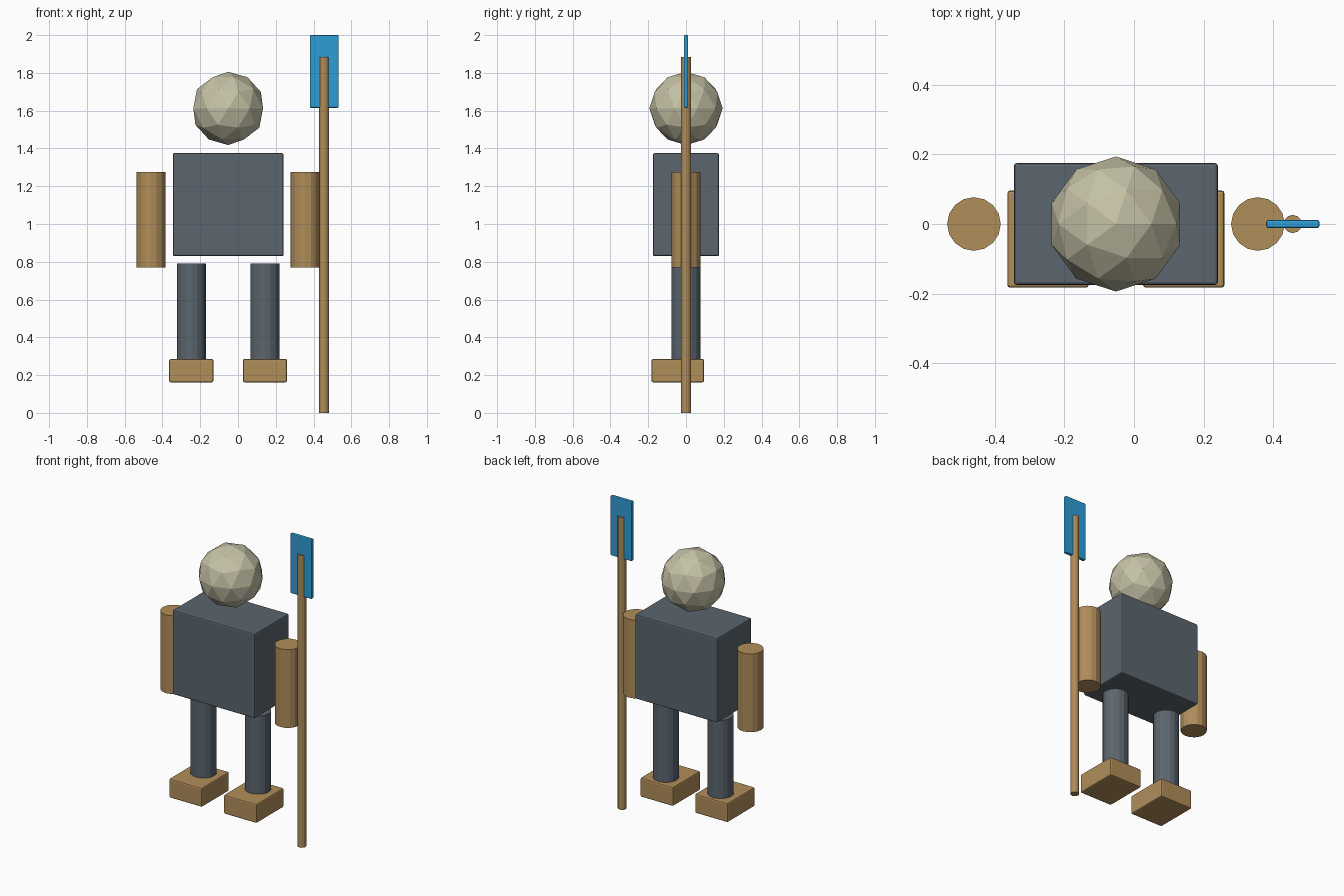
import bpy

if "Cube" in bpy.data.objects:
    bpy.data.objects.remove(bpy.data.objects["Cube"])


def material(name, rgb):
    m = bpy.data.materials.new(name)
    m.diffuse_color = (*[(c / 255 / 12.92) if c < 10 else ((c / 255 + 0.055) / 1.055) ** 2.4 for c in rgb], 1)
    m.use_nodes = True
    m.node_tree.nodes["Principled BSDF"].inputs["Base Color"].default_value = m.diffuse_color
    return m


TAN = material("tan", (176, 141, 90))
SLATE = material("slate grey", (91, 102, 110))
BLUE = material("blue", (46, 157, 213))
BONE = material("bone", (197, 193, 166))


def finish(name, mat, bevel=0.0):
    ob = bpy.context.object
    ob.name = name
    ob.data.materials.append(mat)
    if bevel:
        mod = ob.modifiers.new("soft_edges", 'BEVEL')
        mod.width = bevel
        mod.segments = 2
    return ob


def box(name, lo, hi, mat, bevel):
    bpy.ops.mesh.primitive_cube_add(size=1, location=[(a + b) / 2 for a, b in zip(lo, hi)])
    bpy.context.object.scale = [b - a for a, b in zip(lo, hi)]
    bpy.ops.object.transform_apply(location=False, rotation=False, scale=True)
    return finish(name, mat, bevel)


def rod(name, x, z0, z1, r, sides, mat):
    bpy.ops.mesh.primitive_cylinder_add(vertices=sides, radius=r, depth=z1 - z0,
                                        location=(x, 0, (z0 + z1) / 2))
    return finish(name, mat)


CX = -0.052  # body centre line

# Torso and faceted head
box("torso", (CX - 0.293, -0.175, 0.83), (CX + 0.293, 0.175, 1.375), SLATE, 0.008)
bpy.ops.mesh.primitive_ico_sphere_add(subdivisions=2, radius=0.194, location=(CX, 0, 1.612))
finish("head", BONE)

# Paired limbs
for side, s in (("right", -1), ("left", 1)):
    rod(side + "_arm", CX + s * 0.408, 0.77, 1.275, 0.077, 16, TAN)
    rod(side + "_leg", CX + s * 0.195, 0.27, 0.79, 0.077, 16, SLATE)
    fx = CX + s * 0.195
    box(side + "_foot", (fx - 0.117, -0.183, 0.162), (fx + 0.117, 0.096, 0.285), TAN, 0.008)

# Pole with a flat blade
rod("pole", 0.456, 0.0, 1.885, 0.026, 12, TAN)
box("blade", (0.38, -0.0115, 1.615), (0.533, 0.0115, 2.0), BLUE, 0.006)
